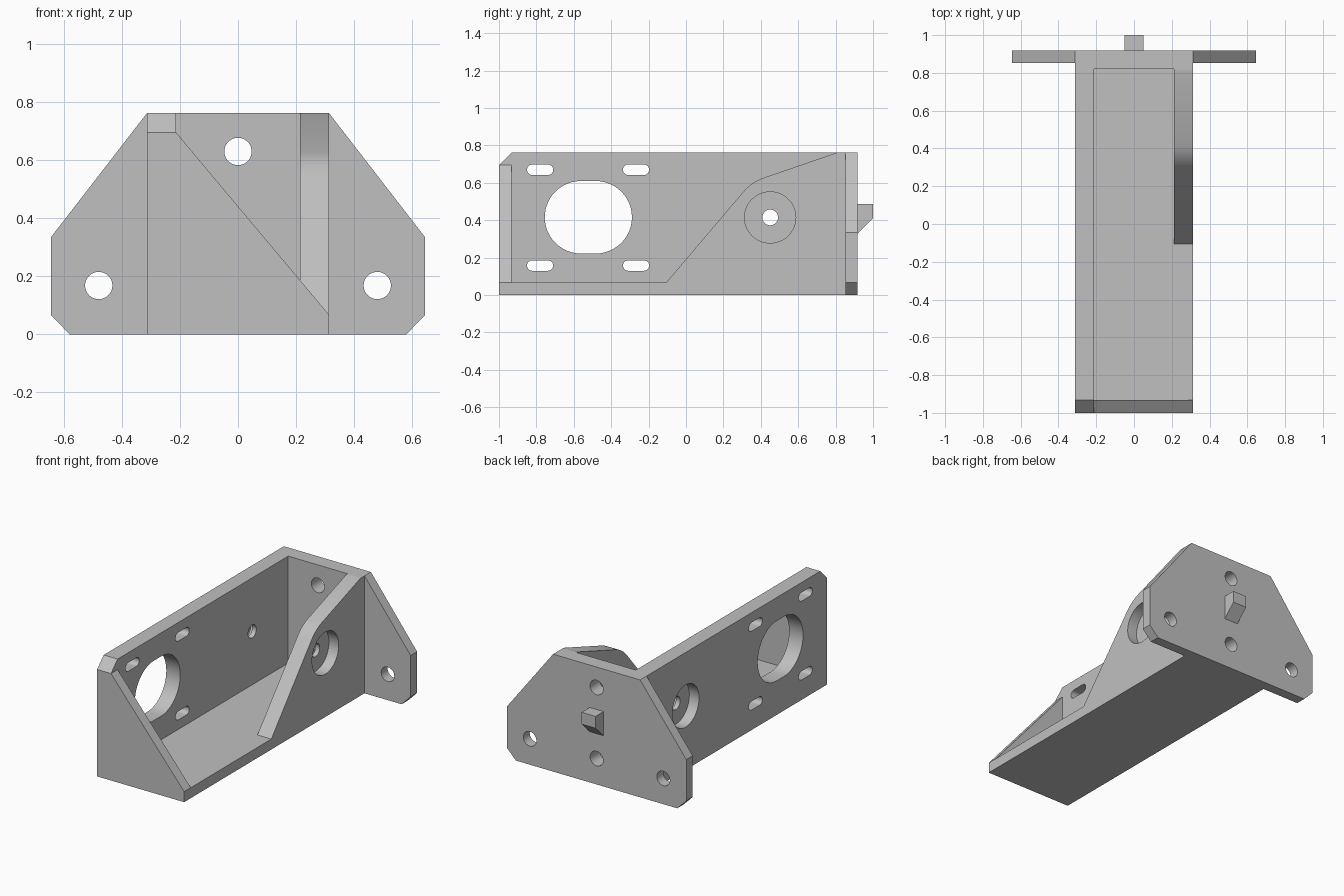
import bpy, bmesh, math
from mathutils import Vector

old = bpy.data.objects.get("Cube")
if old:
    bpy.data.objects.remove(old)

grey = bpy.data.materials.new("matte grey")
grey.use_nodes = True
COLOUR = (0.53, 0.53, 0.53, 1)
grey.diffuse_color = COLOUR
grey.node_tree.nodes["Principled BSDF"].inputs["Base Color"].default_value = COLOUR

W, T, H = 0.313, 0.1, 0.763        # half width, wall thickness, height
FLOOR = 0.068                      # floor and front gusset thickness
BACK, INNER = 0.918, 0.82          # rear plate outer and inner faces
PIVOT = (0.45, 0.415)


def prism(name, profile, axis, lo, hi):
    """Extrude a 2D profile along x (profile is y,z) or y (profile is x,z)."""
    bm = bmesh.new()

    def at(d):
        return [bm.verts.new((d, a, b) if axis == "x" else (a, d, b)) for a, b in profile]

    low, high = at(lo), at(hi)
    bm.faces.new(low)
    bm.faces.new(high)
    for i in range(len(low)):
        j = (i + 1) % len(low)
        bm.faces.new((low[i], low[j], high[j], high[i]))
    bmesh.ops.recalc_face_normals(bm, faces=bm.faces)
    mesh = bpy.data.meshes.new(name)
    bm.to_mesh(mesh)
    bm.free()
    mesh.materials.append(grey)
    obj = bpy.data.objects.new(name, mesh)
    bpy.context.collection.objects.link(obj)
    return obj


def rect(a, b, c, d):
    return [(a, c), (b, c), (b, d), (a, d)]


def slot(y, z, r, half=0.0, n=24):
    """Round hole, or a stadium when half is above zero."""
    pts = []
    for side, start in ((1, -math.pi / 2), (-1, math.pi / 2)):
        for i in range(n + (1 if half else 0)):
            a = start + math.pi * i / n
            pts.append((y + side * half + r * math.cos(a), z + r * math.sin(a)))
    return pts


def fillet(p0, corner, p1, dist, n=10):
    """Rounded corner between two straight edges."""
    c = Vector(corner)
    a = c + (Vector(p0) - c).normalized() * dist
    b = c + (Vector(p1) - c).normalized() * dist
    return [tuple(a * (1 - t) ** 2 + c * 2 * t * (1 - t) + b * t * t)
            for t in (i / n for i in range(n + 1))]


def combine(target, tool, operation):
    mod = target.modifiers.new(tool.name, "BOOLEAN")
    mod.operation = operation
    mod.solver = "EXACT"
    mod.object = tool
    bpy.context.view_layer.objects.active = target
    bpy.ops.object.modifier_apply(modifier=mod.name)
    bpy.data.objects.remove(tool)


# Floor
bracket = prism("motor_bracket", rect(-1, BACK, 0, FLOOR), "x", -W, W)

# Tall wall with chamfered front corner
tall = [(-1, 0), (BACK, 0), (BACK, H), (-1 + FLOOR, H), (-1, H - FLOOR)]
# Short wall sweeping up to the rear plate
foot, knee, top = (-0.105, FLOOR), (0.351, 0.605), (0.81, H)
short = [(-0.105, 0), (BACK, 0), (BACK, H), top] + fillet(foot, knee, top, 0.07)[::-1] + [foot]
# Front gusset
gusset = [(-W, 0), (W, 0), (W, FLOOR), (-W + T, H - FLOOR), (-W, H - FLOOR)]
# Rear mounting flange
half = [(0.58, 0), (0.645, 0.066), (0.645, 0.334), (W, H)]
flange = half + [(-x, z) for x, z in reversed(half)]
# Locating peg with sloping underside
peg = [(BACK - 0.03, 0.487), (BACK - 0.03, 0.33), (BACK, 0.33), (1, 0.41), (1, 0.487)]

for part in (
    prism("tall_wall", tall, "x", -W, -W + T),
    prism("short_wall", short, "x", W - T, W),
    prism("front_gusset", gusset, "y", -1, -1 + FLOOR),
    prism("rear_web", rect(-W, W, 0, H), "y", INNER, BACK),
    prism("rear_flange", flange, "y", 0.852, BACK),
    prism("locating_peg", peg, "x", -0.05, 0.05),
):
    combine(bracket, part, "UNION")

# Mounting holes through the rear plate
cutters = [prism("mount_hole", slot(x, z, 0.047), "y", 0.7, 0.97)
           for x, z in ((0, 0.63), (0, 0.168), (-0.48, 0.168), (0.48, 0.168))]
# Motor window and adjustment slots in the tall wall
cutters.append(prism("motor_window", slot(-0.522, 0.416, 0.194, 0.039), "x", -0.4, -0.15))
cutters += [prism("adjust_slot", slot(y, z, 0.028, 0.042, 12), "x", -0.4, -0.15)
            for y in (-0.78, -0.267) for z in (0.158, 0.67)]
# Pivot bores and outer bearing pockets in both walls
cutters.append(prism("pivot_bore", slot(*PIVOT, 0.042), "x", -0.4, 0.4))
cutters += [prism("bearing_pocket", slot(*PIVOT, 0.137), "x", *sorted((s * (W - 0.07), s * 0.4)))
            for s in (-1, 1)]
for cutter in cutters:
    combine(bracket, cutter, "DIFFERENCE")

# Smooth the bores, keep edges crisp
bpy.ops.object.select_all(action="DESELECT")
bracket.select_set(True)
bpy.context.view_layer.objects.active = bracket
bpy.ops.object.shade_smooth_by_angle(angle=math.radians(25))
